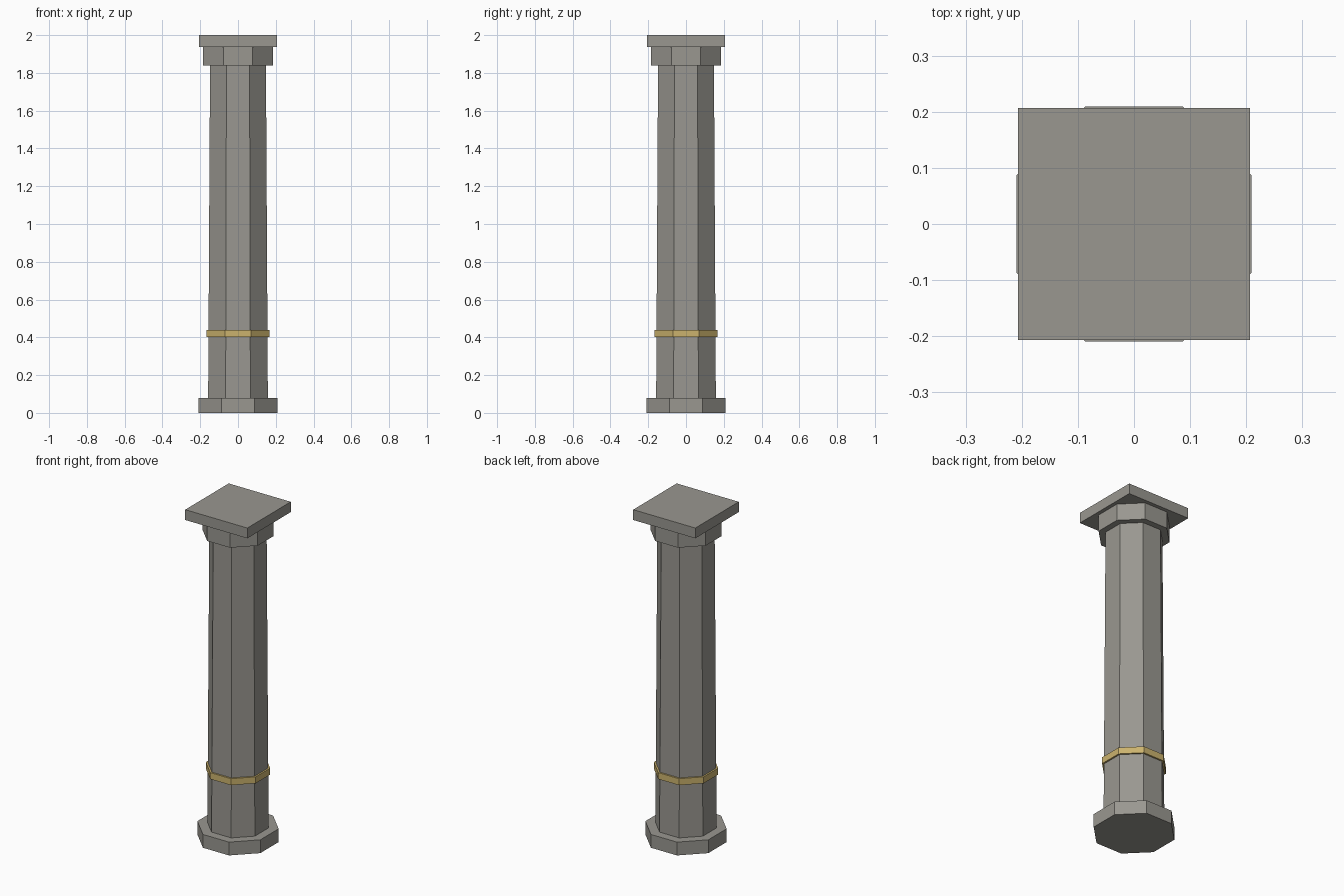
import bpy
from math import cos, pi, radians

if "Cube" in bpy.data.objects:
    bpy.data.objects.remove(bpy.data.objects["Cube"])


def material(name, rgb):
    m = bpy.data.materials.new(name)
    m.diffuse_color = (*rgb, 1)
    m.use_nodes = True
    m.node_tree.nodes["Principled BSDF"].inputs["Base Color"].default_value = m.diffuse_color
    return m


def prism(name, mat, sides, z0, z1, a0, a1=None):
    """Prism with flats facing the axes; a0 / a1 are centre-to-flat distances."""
    a1 = a0 if a1 is None else a1
    k = 1 / cos(pi / sides)
    bpy.ops.mesh.primitive_cone_add(
        vertices=sides, radius1=a0 * k, radius2=a1 * k, depth=z1 - z0,
        location=(0, 0, (z0 + z1) / 2), rotation=(0, 0, radians(180 / sides)))
    ob = bpy.context.object
    ob.name = name
    ob.data.materials.append(mat)
    return ob


stone = material("stone", (0.32, 0.31, 0.28))
brass = material("brass", (0.60, 0.45, 0.155))

# Octagonal foot, tapering shaft and capital
prism("base", stone, 8, 0.0, 0.08, 0.2095)
prism("shaft", stone, 8, 0.08, 1.838, 0.158, 0.148)
prism("capital", stone, 8, 1.838, 1.938, 0.184)

# Square top slab
prism("top_slab", stone, 4, 1.938, 2.0, 0.2065)

# Brass ring around the lower shaft
prism("brass_band", brass, 8, 0.401, 0.44, 0.166)
